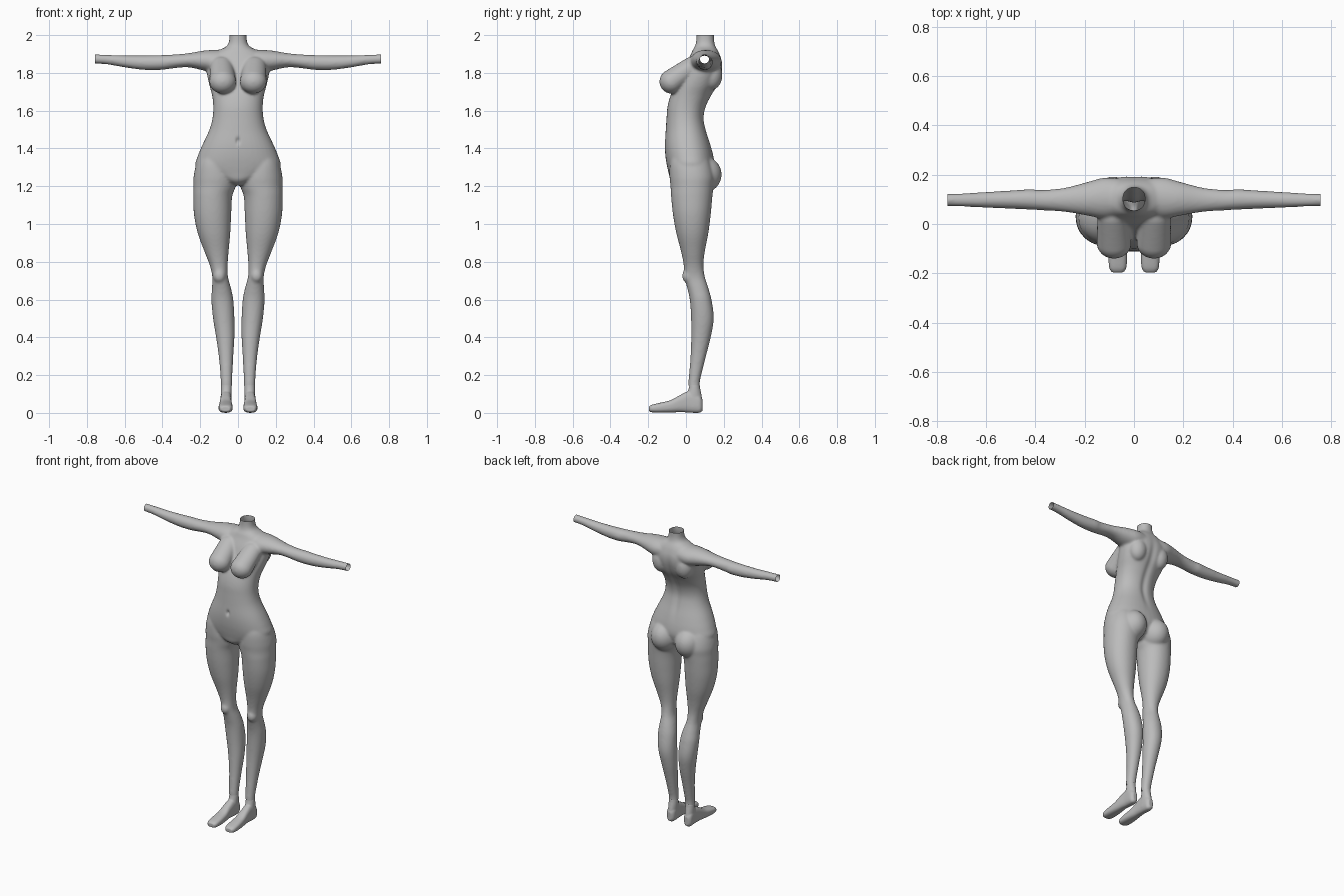
import bpy, bmesh, math
from mathutils import Vector, Matrix

if "Cube" in bpy.data.objects:
    bpy.data.objects.remove(bpy.data.objects["Cube"])

SEG, SUB = 40, 5

grey = bpy.data.materials.new("plain grey")
grey.diffuse_color = (0.5, 0.5, 0.5, 1)
grey.use_nodes = True
grey.node_tree.nodes["Principled BSDF"].inputs["Base Color"].default_value = grey.diffuse_color


def smooth_rows(rows):
    """Hermite interpolation between the measured sections."""
    def slope(i):
        a, b = rows[max(i - 1, 0)], rows[min(i + 1, len(rows) - 1)]
        return [(q - p) / (b[0] - a[0]) for p, q in zip(a, b)]
    out = []
    for i in range(len(rows) - 1):
        a, b, ma, mb = rows[i], rows[i + 1], slope(i), slope(i + 1)
        h = b[0] - a[0]
        for k in range(SUB):
            t = k / SUB
            out.append([(2*t**3 - 3*t*t + 1) * p + (t**3 - 2*t*t + t) * h * u
                        + (3*t*t - 2*t**3) * q + (t**3 - t*t) * h * v
                        for p, q, u, v in zip(a, b, ma, mb)])
    return out + [list(rows[-1])]


def loft(bm, rows, place, power=2.0):
    """Closed tube; each row is (station, low u, high u, low v, high v)."""
    rings = []
    for s, u0, u1, v0, v1 in smooth_rows(rows):
        ring = []
        for k in range(SEG):
            a = 2 * math.pi * k / SEG
            c, d = math.cos(a), math.sin(a)
            c = math.copysign(abs(c) ** (2 / power), c)
            d = math.copysign(abs(d) ** (2 / power), d)
            ring.append(bm.verts.new(place(s, (u0 + u1) / 2 + c * (u1 - u0) / 2,
                                           (v0 + v1) / 2 + d * (v1 - v0) / 2)))
        rings.append(ring)
    faces = [bm.faces.new((p[k], p[(k + 1) % SEG], q[(k + 1) % SEG], q[k]))
             for p, q in zip(rings, rings[1:]) for k in range(SEG)]
    faces += [bm.faces.new(rings[0]), bm.faces.new(rings[-1])]
    bmesh.ops.recalc_face_normals(bm, faces=faces)


def ball(bm, centre, radii):
    m = Matrix.Translation(centre) @ Matrix.Diagonal((*radii, 1))
    bmesh.ops.create_uvsphere(bm, u_segments=28, v_segments=18, radius=1, matrix=m)


def skin(name, bm, voxel, passes, cuts, dent=None):
    """Fuse the overlapping volumes into one smooth skin, then cut it open."""
    mesh = bpy.data.meshes.new(name)
    bm.to_mesh(mesh)
    bm.free()
    ob = bpy.data.objects.new(name, mesh)
    bpy.context.collection.objects.link(ob)
    m = ob.modifiers.new("fuse", 'REMESH')
    m.mode, m.voxel_size = 'VOXEL', voxel
    m = ob.modifiers.new("soften", 'SMOOTH')
    m.factor, m.iterations = 0.5, passes
    dg = bpy.context.evaluated_depsgraph_get()
    fused = bpy.data.meshes.new_from_object(ob.evaluated_get(dg))
    ob.modifiers.clear()
    ob.data = fused
    bm = bmesh.new()
    bm.from_mesh(fused)
    for co, no in cuts:
        bmesh.ops.bisect_plane(bm, geom=bm.verts[:] + bm.edges[:] + bm.faces[:],
                               plane_co=co, plane_no=no, clear_outer=True)
    if dent:
        for v in bm.verts:
            v.co.y += dent(v.co)
    for f in bm.faces:
        f.smooth = True
    bm.to_mesh(fused)
    bm.free()
    fused.materials.clear()
    fused.materials.append(grey)
    return ob


# torso: z, half width, front y, back y
torso = [(1.205, .03, -.05, .07), (1.23, .09, -.08, .12), (1.27, .19, -.092, .14),
         (1.31, .225, -.101, .15), (1.36, .213, -.109, .145), (1.42, .188, -.112, .13),
         (1.5, .151, -.107, .106), (1.56, .135, -.103, .096), (1.62, .131, -.098, .107),
         (1.68, .137, -.082, .136), (1.74, .153, -.055, .172), (1.8, .165, -.022, .191),
         (1.85, .165, 0, .193), (1.895, .14, .024, .18), (1.92, .1, .035, .168),
         (1.94, .062, .047, .156), (1.97, .047, .054, .149), (2.03, .045, .055, .15)]
# leg: z, inner x, outer x, front y, back y
leg = [(1.38, .07, .19, -.07, .1), (1.32, .035, .22, -.085, .13), (1.25, .008, .235, -.087, .15),
       (1.2, .012, .236, -.082, .146), (1.15, .03, .237, -.079, .14), (1.05, .036, .233, -.069, .131),
       (.95, .041, .213, -.051, .118), (.85, .05, .176, -.025, .099), (.78, .055, .149, -.012, .092),
       (.72, .053, .136, -.01, .1), (.66, .037, .138, .007, .119), (.6, .025, .141, .02, .135),
       (.5, .019, .132, .027, .147), (.4, .019, .116, .028, .131), (.3, .025, .102, .024, .106),
       (.2, .03, .093, .016, .081), (.16, .031, .091, .013, .073), (.1, .031, .091, .013, .073)]
# arm: x, front y, back y, bottom z, top z
arm = [(.04, .035, .183, 1.8, 1.925), (.12, .022, .188, 1.8, 1.922), (.18, .032, .173, 1.812, 1.918),
       (.25, .045, .154, 1.828, 1.906), (.3, .051, .144, 1.829, 1.9), (.38, .056, .138, 1.819, 1.895),
       (.42, .058, .141, 1.815, 1.894), (.5, .062, .136, 1.816, 1.892), (.6, .066, .13, 1.829, 1.892),
       (.7, .071, .124, 1.846, 1.896), (.79, .073, .122, 1.85, 1.899)]

bm = bmesh.new()
loft(bm, [(z, -w, w, f, b) for z, w, f, b in torso], lambda s, u, v: (u, v, s), 2.2)
for side in (1, -1):
    loft(bm, leg, lambda s, u, v: (side * u, v, s), 2.1)
    loft(bm, arm, lambda s, u, v: (side * s, u, v))
    # breast: a row of swellings running down the chest
    for k in range(9):
        t = k / 8
        ball(bm, (side * (.081 + .006 * t), -.077 + .107 * t, 1.754 + .076 * t),
             (.071 - .008 * t, .064 - .009 * t, .064 - .009 * t))
    ball(bm, (side * .09, .085, 1.262), (.088, .104, .1))     # buttock
    ball(bm, (side * .098, .015, .725), (.034, .036, .04))    # kneecap
    ball(bm, (side * .085, .135, 1.79), (.06, .058, .08))     # shoulder blade


def dent(p):
    navel = .014 * math.exp(-(p.x / .009) ** 2 - ((p.z - 1.44) / .016) ** 2) if p.y < 0 else 0
    spine = -.009 * math.exp(-(p.x / .022) ** 2 - ((p.z - 1.64) / .2) ** 4) if p.y > .05 else 0
    return navel + spine


skin("body", bm, .007, 9,
     [((0, 0, 2), (0, 0, 1)), ((0, 0, .145), (0, 0, -1)),
      ((.757, 0, 0), (1, 0, 0)), ((-.757, 0, 0), (-1, 0, 0))], dent)

# foot: y, inner x, outer x, bottom z, top z
foot = [(-.196, .042, .09, .008, .034), (-.18, .032, .1, .003, .043), (-.14, .028, .103, .001, .053),
        (-.08, .03, .1, .002, .068), (-.03, .034, .096, .004, .095), (.015, .034, .093, .002, .115),
        (.05, .034, .093, .0, .11), (.075, .038, .09, .002, .09), (.088, .05, .078, .012, .07)]
# ankle: z, inner x, outer x, front y, back y
ankle = [(.03, .034, .092, -.02, .086), (.07, .034, .092, -.01, .086), (.11, .033, .091, .008, .079),
         (.135, .033, .09, .016, .074), (.149, .034, .089, .018, .073)]
for side, name in ((1, "left_foot"), (-1, "right_foot")):
    bm = bmesh.new()
    loft(bm, foot, lambda s, u, v: (side * u, s, v), 2.7)
    loft(bm, ankle, lambda s, u, v: (side * u, v, s))
    skin(name, bm, .004, 6, [((0, 0, 0), (0, 0, -1))])
